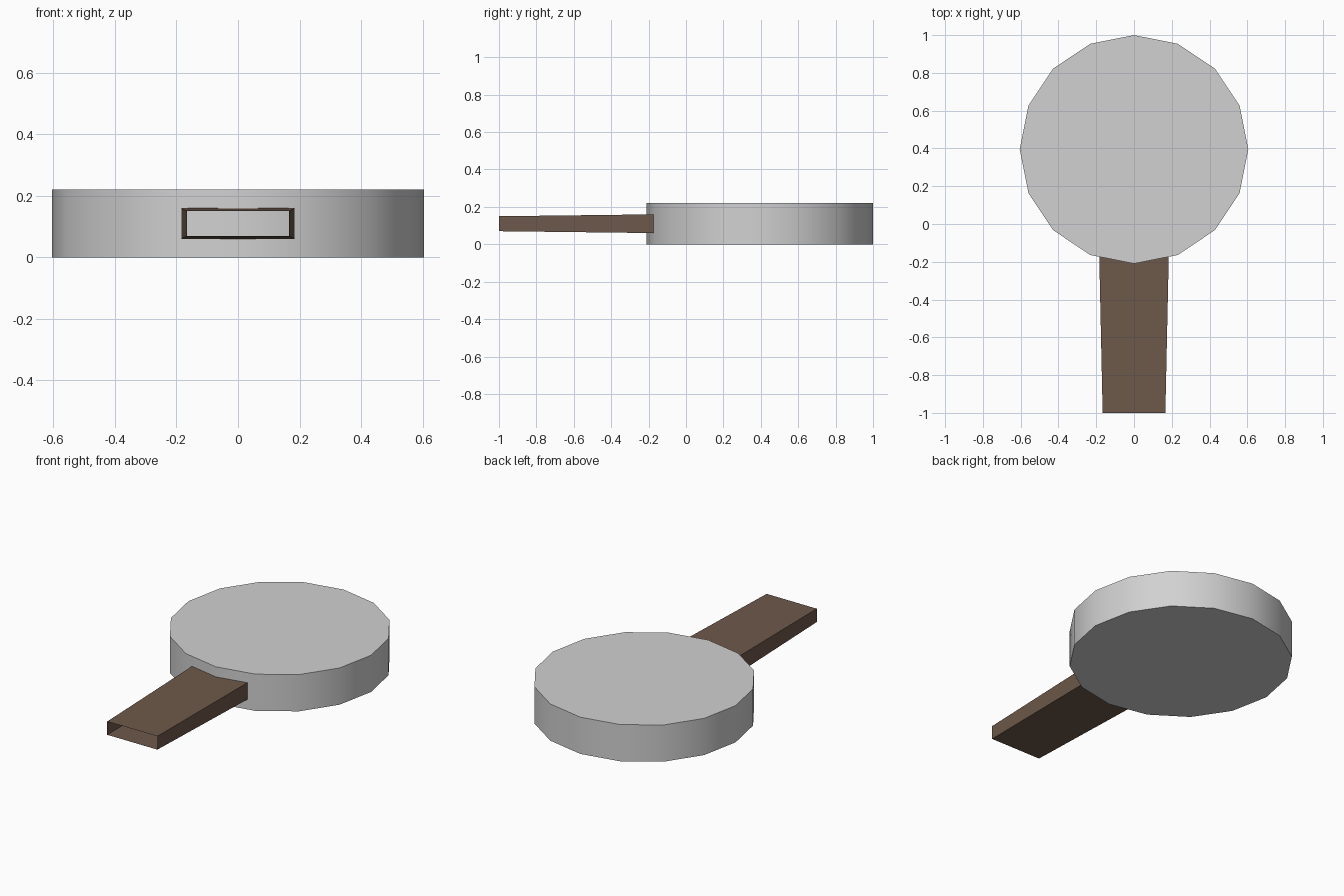
import bpy
import bmesh
import math
from mathutils import Matrix

cube = bpy.data.objects.get("Cube")
if cube:
    bpy.data.objects.remove(cube, do_unlink=True)


def make_material(name, rgb):
    mat = bpy.data.materials.new(name)
    mat.use_nodes = True
    color = (*rgb, 1.0)
    mat.diffuse_color = color
    mat.node_tree.nodes["Principled BSDF"].inputs["Base Color"].default_value = color
    return mat


def make_object(name, bm, mat):
    bmesh.ops.recalc_face_normals(bm, faces=bm.faces)
    mesh = bpy.data.meshes.new(name)
    bm.to_mesh(mesh)
    bm.free()
    mesh.materials.append(mat)
    obj = bpy.data.objects.new(name, mesh)
    bpy.context.collection.objects.link(obj)
    return obj


grey = make_material("pale grey", (0.64, 0.64, 0.64))
brown = make_material("dark brown", (0.154, 0.099, 0.069))

# Round sixteen-sided body, smooth around the wall with crisp rims
radius, height = 0.605, 0.22
bm = bmesh.new()
bmesh.ops.create_cone(bm, cap_ends=True, segments=16, radius1=radius, radius2=radius,
                      depth=height, matrix=Matrix.Translation((0, 1 - radius, height / 2)))
body = make_object("round_body", bm, grey)
bpy.ops.object.select_all(action="DESELECT")
body.select_set(True)
bpy.context.view_layer.objects.active = body
bpy.ops.object.shade_smooth_by_angle(angle=math.radians(35))

# Hollow handle, open at both ends and narrowing towards the front
bm = bmesh.new()
rings = []
for y, half_width, half_height in ((-1, 0.166, 0.04), (-0.172, 0.184, 0.05)):
    rings.append([bm.verts.new((sx * half_width, y, height / 2 + sz * half_height))
                  for sx, sz in ((-1, -1), (1, -1), (1, 1), (-1, 1))])
front, back = rings
for i in range(4):
    j = (i + 1) % 4
    bm.faces.new((front[i], front[j], back[j], back[i]))
make_object("handle", bm, brown)
